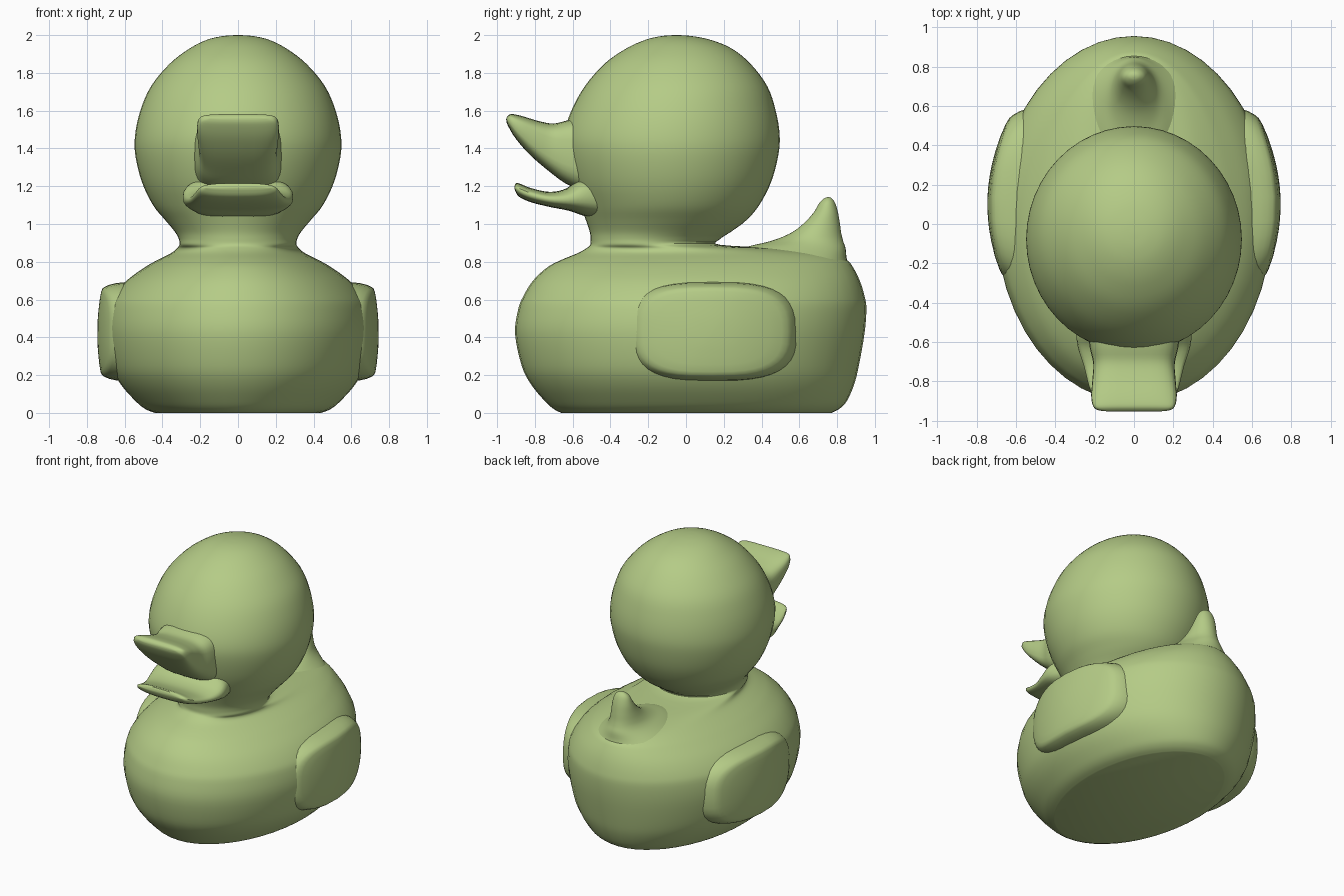
import bpy, bmesh, math
from mathutils import Vector

if "Cube" in bpy.data.objects:
    bpy.data.objects.remove(bpy.data.objects["Cube"])

green = bpy.data.materials.new("green_rubber")
green.diffuse_color = (0.46, 0.60, 0.24, 1)
green.use_nodes = True
green.node_tree.nodes["Principled BSDF"].inputs["Base Color"].default_value = green.diffuse_color


def smooth_path(rows, steps=4):
    """Catmull-Rom interpolation between rows of numbers."""
    out = []
    for i in range(len(rows) - 1):
        a, b, c, d = (Vector(rows[min(max(j, 0), len(rows) - 1)]) for j in range(i - 1, i + 3))
        for k in range(steps):
            t = k / steps
            out.append(0.5 * (2 * b + (c - a) * t + (2 * a - 5 * b + 4 * c - d) * t * t
                              + (3 * b - a - 3 * c + d) * t ** 3))
    out.append(Vector(rows[-1]))
    return out


def unit_ring(n, power):
    """Points of a superellipse of radius 1."""
    pts = []
    for i in range(n):
        a = 2 * math.pi * i / n
        c, s = math.cos(a), math.sin(a)
        pts.append((math.copysign(abs(c) ** (2 / power), c), math.copysign(abs(s) ** (2 / power), s)))
    return pts


def loft(name, rings):
    bm = bmesh.new()
    loops = [[bm.verts.new(p) for p in r] for r in rings]
    n = len(loops[0])
    for a, b in zip(loops, loops[1:]):
        for i in range(n):
            j = (i + 1) % n
            bm.faces.new((a[i], a[j], b[j], b[i]))
    bm.faces.new(loops[0][::-1])
    bm.faces.new(loops[-1])
    bmesh.ops.recalc_face_normals(bm, faces=bm.faces)
    mesh = bpy.data.meshes.new(name)
    bm.to_mesh(mesh)
    bm.free()
    ob = bpy.data.objects.new(name, mesh)
    bpy.context.collection.objects.link(ob)
    mesh.materials.append(green)
    bpy.ops.object.select_all(action='DESELECT')
    ob.select_set(True)
    bpy.context.view_layer.objects.active = ob
    bpy.ops.object.shade_smooth_by_angle(angle=math.radians(40))
    return ob


def upright(name, rows):
    """Loft of level ellipses; row = height, front y, back y, half width."""
    rings = []
    for z, f, b, w in smooth_path(rows):
        rings.append([(w * u, (f + b) / 2 + (b - f) / 2 * v, z) for u, v in unit_ring(48, 2)])
    return loft(name, rings)


def bill(name, rows, power):
    """Loft of slanted sections; row = bottom y, z, top y, z, half width."""
    rings = []
    for y0, z0, y1, z1, w in smooth_path(rows):
        rings.append([(w * u, (y0 + y1) / 2 + (y1 - y0) / 2 * v, (z0 + z1) / 2 + (z1 - z0) / 2 * v)
                      for u, v in unit_ring(32, power)])
    return loft(name, rings)


# Body, neck and head as one continuous skin
upright("body_and_head", [
    (0, -.66, .77, .44), (.02, -.70, .81, .49), (.06, -.745, .85, .54), (.15, -.82, .89, .62),
    (.25, -.87, .915, .67), (.42, -.905, .945, .70), (.55, -.888, .955, .69), (.62, -.86, .945, .66),
    (.70, -.81, .92, .59), (.77, -.735, .885, .495), (.81, -.66, .85, .425), (.845, -.575, .76, .355),
    (.87, -.53, .52, .325), (.89, -.507, .18, .31), (.92, -.505, .18, .313), (.96, -.51, .24, .335),
    (1.02, -.53, .32, .385), (1.10, -.56, .388, .45), (1.22, -.61, .45, .508), (1.36, -.645, .488, .543),
    (1.47, -.648, .496, .545), (1.60, -.607, .475, .517), (1.73, -.535, .43, .46), (1.85, -.43, .34, .36),
    (1.93, -.315, .24, .255), (1.975, -.215, .13, .165), (1.995, -.13, .03, .08), (2.0, -.06, -.04, .01)])

# Upturned tail
upright("tail", [
    (.70, .20, .90, .40), (.80, .24, .855, .28), (.87, .30, .845, .18), (.91, .45, .832, .13),
    (.95, .55, .822, .105), (1.0, .62, .815, .088), (1.06, .675, .805, .073), (1.11, .705, .79, .055),
    (1.135, .73, .773, .03), (1.142, .748, .758, .006)])

# Open bill
bill("upper_bill", [
    (-.952, 1.555, -.948, 1.568, .15), (-.945, 1.525, -.925, 1.582, .20), (-.90, 1.45, -.87, 1.572, .217),
    (-.82, 1.36, -.78, 1.545, .212), (-.72, 1.275, -.70, 1.532, .207), (-.63, 1.21, -.62, 1.55, .225),
    (-.50, 1.15, -.50, 1.57, .24)], 3.5)
bill("lower_bill", [
    (-.908, 1.185, -.908, 1.200, .17), (-.885, 1.145, -.892, 1.217, .205), (-.82, 1.115, -.82, 1.19, .23),
    (-.72, 1.09, -.72, 1.17, .255), (-.62, 1.07, -.63, 1.19, .285), (-.53, 1.04, -.55, 1.25, .29),
    (-.42, 1.02, -.42, 1.25, .25)], 2.6)

# Raised wing pads, one per side
for side, label in ((1, "right_wing"), (-1, "left_wing")):
    rings = []
    for scale, inset in smooth_path([(1, .16), (.97, .07), (.90, .015), (.80, 0), (.5, 0), (.25, 0), (.02, 0)], 2):
        ring = []
        for u, v in unit_ring(40, 3):
            y, z = .14 + .46 * scale * u, .43 + .265 * scale * v
            x = .745 - .56 * (y - .10) ** 2 - .4 * (z - .42) ** 2 - inset
            ring.append((side * x, y, z))
        rings.append(ring)
    loft(label, rings)
